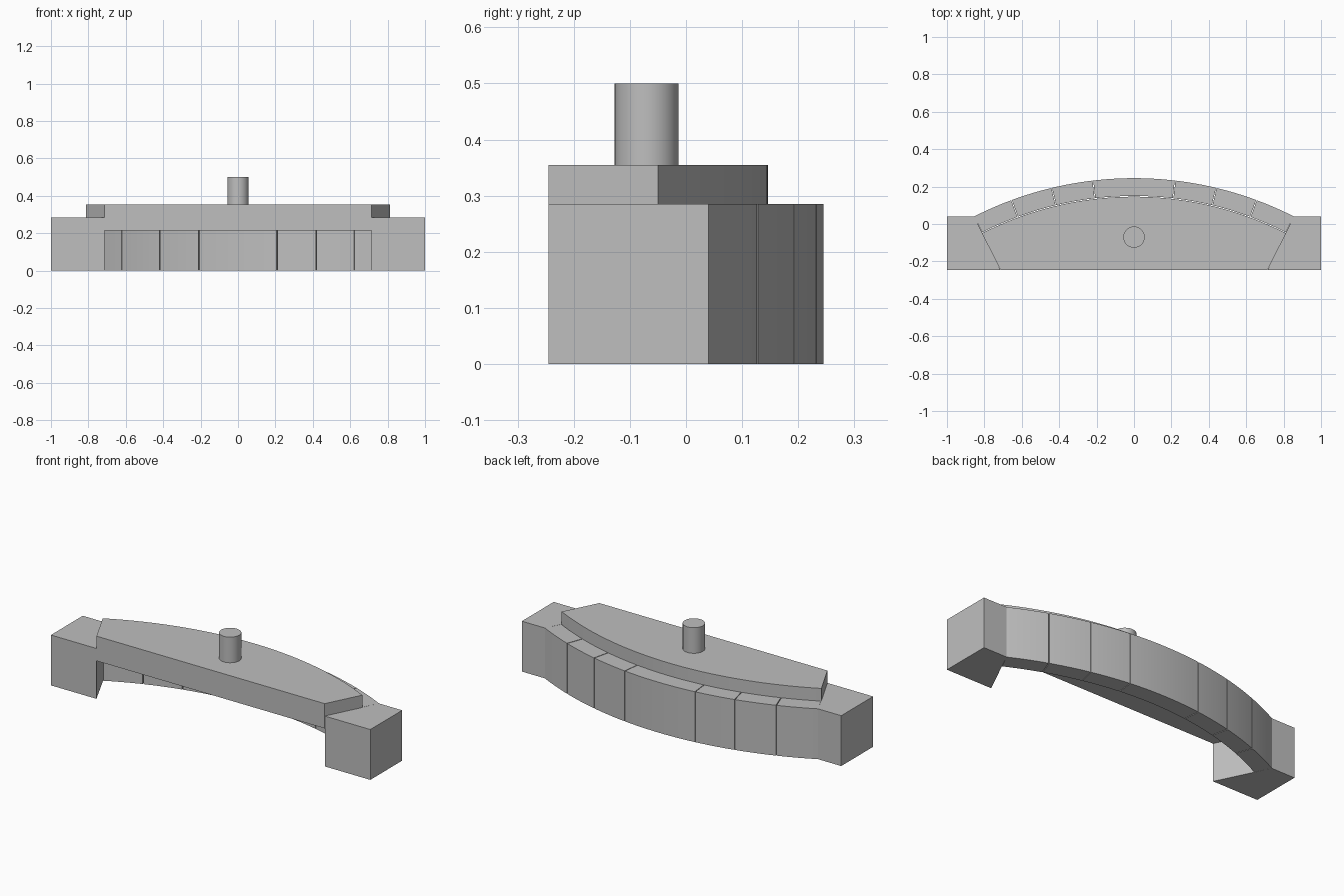
import bpy, bmesh
from math import asin, sin, cos, pi

if "Cube" in bpy.data.objects:
    bpy.data.objects.remove(bpy.data.objects["Cube"], do_unlink=True)

grey = bpy.data.materials.new("stone grey")
grey.use_nodes = True
grey.diffuse_color = (0.52, 0.52, 0.52, 1)
grey.node_tree.nodes["Principled BSDF"].inputs["Base Color"].default_value = grey.diffuse_color

CENTRE_Y, R_OUT, R_IN, R_PLATE = -1.64, 1.885, 1.79, 1.786
FRONT, BLOCK_TOP, PLATE_BOTTOM, PLATE_TOP = -0.245, 0.285, 0.215, 0.355
GAP = 0.002


def arc(radius, start, end, steps):
    """Points on the arch circle, angles measured from +y towards +x."""
    angles = [start + (end - start) * i / steps for i in range(steps + 1)]
    return [(radius * sin(a), CENTRE_Y + radius * cos(a)) for a in angles]


def prism(name, outline, bottom, top):
    """Extrude a plan outline between two heights."""
    bm = bmesh.new()
    face = bm.faces.new([bm.verts.new((x, y, bottom)) for x, y in outline])
    grown = bmesh.ops.extrude_face_region(bm, geom=[face])["geom"]
    verts = [v for v in grown if isinstance(v, bmesh.types.BMVert)]
    bmesh.ops.translate(bm, vec=(0, 0, top - bottom), verts=verts)
    bmesh.ops.recalc_face_normals(bm, faces=bm.faces)
    mesh = bpy.data.meshes.new(name)
    bm.to_mesh(mesh)
    bm.free()
    obj = bpy.data.objects.new(name, mesh)
    bpy.context.collection.objects.link(obj)
    finish(obj)
    return obj


def finish(obj):
    obj.data.materials.append(grey)
    bpy.ops.object.select_all(action="DESELECT")
    obj.select_set(True)
    bpy.context.view_layer.objects.active = obj
    bpy.ops.object.shade_smooth_by_angle(angle=pi / 6)


# End abutments with slanted inner faces
for side, label in ((1, "left"), (-1, "right")):
    outline = [(1, FRONT), (1, 0.04), (0.855, 0.04), (0.715, FRONT)]
    prism(label + "_abutment", [(side * x, y) for x, y in outline], 0, BLOCK_TOP)

# Curved arch blocks separated by narrow radial joints
joints = [asin(x / R_OUT) for x in (-0.855, -0.655, -0.44, -0.22, 0.22, 0.44, 0.655, 0.855)]
for i, (a, b) in enumerate(zip(joints, joints[1:])):
    a += GAP / 2 if i > 0 else 0
    b -= GAP / 2 if i < 6 else 0
    outline = arc(R_OUT, a, b, 12) + arc(R_IN, b, a, 12)
    prism(f"arch_block_{i + 1}", outline, 0, BLOCK_TOP)

# Cover plate filling the space in front of the arch
end = asin(0.813 / R_PLATE)
outline = [(-0.714, FRONT)] + arc(R_PLATE, -end, end, 64) + [(0.714, FRONT)]
prism("cover_plate", outline, PLATE_BOTTOM, PLATE_TOP)

# Handle pin standing on the plate
bpy.ops.mesh.primitive_cylinder_add(vertices=48, radius=0.057, depth=0.5 - PLATE_TOP,
                                    location=(0, -0.07, (0.5 + PLATE_TOP) / 2))
pin = bpy.context.object
pin.name = "handle_pin"
finish(pin)
